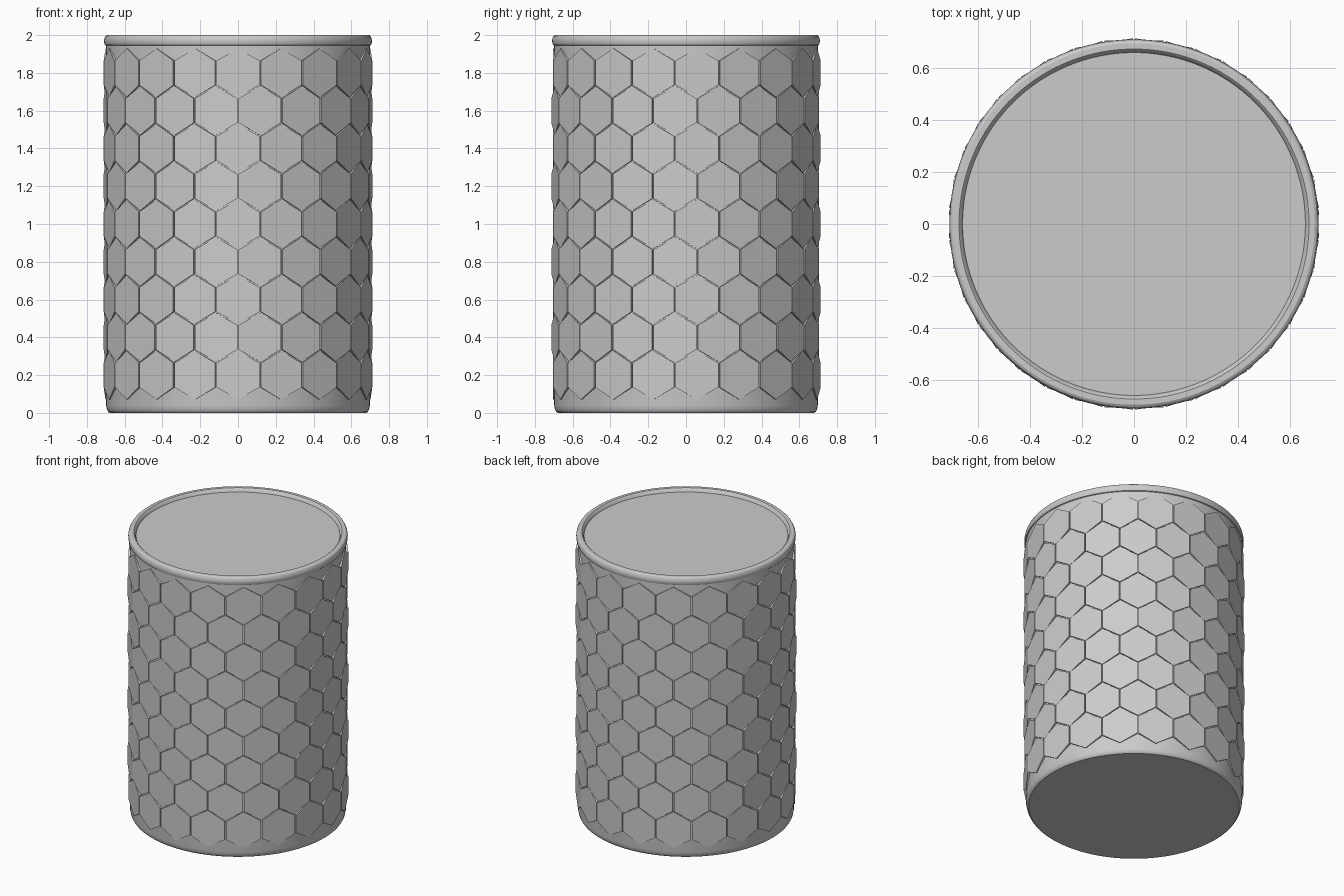
import bpy, bmesh, math

cube = bpy.data.objects.get("Cube")
if cube:
    bpy.data.objects.remove(cube, do_unlink=True)

COLUMNS, ROWS, PITCH = 19, 9, 0.2
SEGMENTS = 114
PLATE_R, INNER_R, GAP = 0.704, 0.69, 0.004

grey = bpy.data.materials.new("plain grey")
grey.use_nodes = True
colour = (0.6, 0.6, 0.6, 1)
grey.diffuse_color = colour
grey.node_tree.nodes["Principled BSDF"].inputs["Base Color"].default_value = colour


def finish(bm, name, smooth):
    bmesh.ops.recalc_face_normals(bm, faces=bm.faces)
    mesh = bpy.data.meshes.new(name)
    bm.to_mesh(mesh)
    bm.free()
    mesh.materials.append(grey)
    obj = bpy.data.objects.new(name, mesh)
    bpy.context.collection.objects.link(obj)
    if smooth:
        bpy.ops.object.select_all(action="DESELECT")
        obj.select_set(True)
        bpy.context.view_layer.objects.active = obj
        bpy.ops.object.shade_smooth_by_angle(angle=math.radians(30))
    return obj


def lathe(name, profile):
    """Spin (radius, height) points round z and cap both ends."""
    bm = bmesh.new()
    rings = []
    for r, z in profile:
        angles = [math.tau * i / SEGMENTS for i in range(SEGMENTS)]
        rings.append([bm.verts.new((r * math.cos(a), r * math.sin(a), z)) for a in angles])
    for low, high in zip(rings, rings[1:]):
        for i in range(SEGMENTS):
            j = (i + 1) % SEGMENTS
            bm.faces.new((low[i], low[j], high[j], high[i]))
    bm.faces.new(rings[0])
    bm.faces.new(rings[-1])
    return finish(bm, name, True)


# Drum body with rounded foot, rolled rim and recessed top
foot = [(0.68, 0), (0.688, 0.006), (0.694, 0.018), (0.698, 0.04)]
rim = [(0.698, 1.945), (0.704, 1.948), (0.708, 1.958), (0.709, 1.972),
       (0.707, 1.985), (0.702, 1.995), (0.694, 2.0)]
recess = [(0.672, 2.0), (0.665, 1.994), (0.658, 1.976)]
lathe("drum_body", foot + rim + recess)

# Flat hexagonal plates in staggered rows, each tangent to the drum
bm = bmesh.new()
step = math.tau / COLUMNS
half_width = PLATE_R * math.tan(step / 2) - GAP
half_height = PITCH * 2 / 3 - GAP
for row in range(ROWS):
    z = PITCH * (row + 1)
    for col in range(COLUMNS):
        a = -math.pi / 2 + step * (col + 0.5 * (row % 2))
        outer, inner = [], []
        for k in range(6):
            t = math.pi / 6 + k * math.pi / 3
            across = half_width * math.cos(t) / math.cos(math.pi / 6)
            up = z + half_height * math.sin(t)
            x = PLATE_R * math.cos(a) - across * math.sin(a)
            y = PLATE_R * math.sin(a) + across * math.cos(a)
            s = INNER_R / PLATE_R
            outer.append(bm.verts.new((x, y, up)))
            inner.append(bm.verts.new((x * s, y * s, up)))
        bm.faces.new(outer)
        bm.faces.new(inner[::-1])
        for k in range(6):
            n = (k + 1) % 6
            bm.faces.new((outer[k], inner[k], inner[n], outer[n]))
finish(bm, "hexagon_plates", False)
